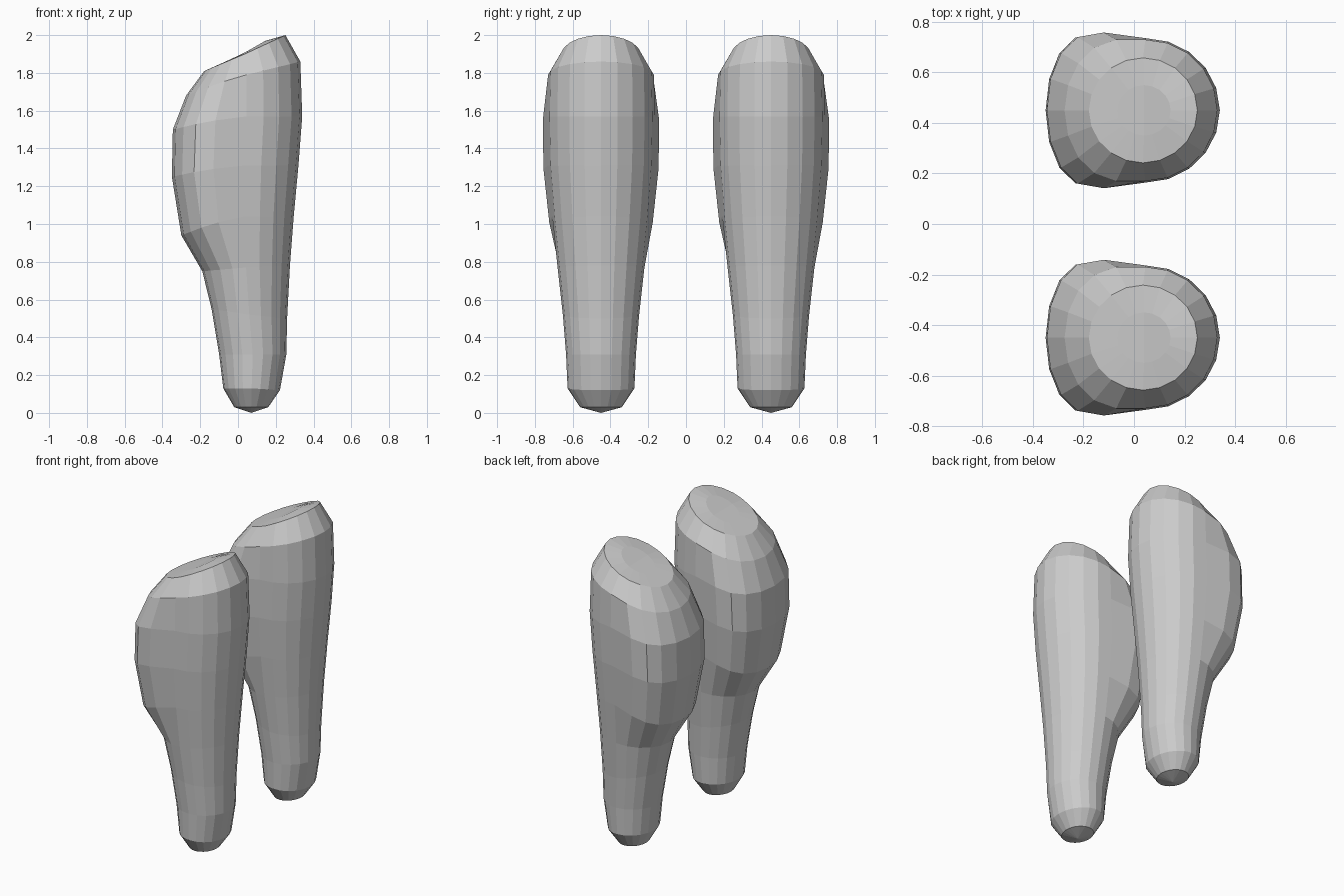
import bpy, bmesh
from math import sin, cos, pi

if "Cube" in bpy.data.objects:
    bpy.data.objects.remove(bpy.data.objects["Cube"])

SIDES = 20

# ring: centre x, half width x, half width y, calf bulge, z at back / middle / front
RINGS = [
    (0.070, 0.090, 0.110, 0.000, 0.03, 0.03, 0.03),
    (0.072, 0.150, 0.177, 0.000, 0.13, 0.13, 0.12),
    (0.078, 0.178, 0.185, 0.000, 0.31, 0.31, 0.31),
    (0.060, 0.200, 0.202, 0.000, 0.55, 0.52, 0.50),
    (0.043, 0.232, 0.230, 0.000, 0.75, 0.77, 0.78),
    (0.035, 0.260, 0.258, 0.075, 0.94, 1.04, 1.04),
    (0.035, 0.285, 0.280, 0.100, 1.25, 1.31, 1.31),
    (0.045, 0.295, 0.286, 0.095, 1.50, 1.57, 1.57),
    (0.045, 0.285, 0.280, 0.035, 1.68, 1.79, 1.86),
    (0.036, 0.215, 0.208, 0.000, 1.81, 1.90, 2.00),
    (0.040, 0.105, 0.100, 0.000, 1.86, 1.91, 1.97),
]


def ring_point(ring, i):
    cx, rx, ry, bulge, zb, zm, zf = ring
    c, s = cos(2 * pi * i / SIDES), sin(2 * pi * i / SIDES)
    back = max(0.0, -c)
    x = cx + rx * c - bulge * min(1.0, back / 0.4)
    y = ry * s + bulge * 1.3 * s * back
    z = zm + (zf - zm) * c if c > 0 else zm + (zb - zm) * back
    return x, y, z


def make_leg(name, y):
    bm = bmesh.new()
    loops = [[bm.verts.new(ring_point(r, i)) for i in range(SIDES)] for r in RINGS]
    # side walls
    for a, b in zip(loops, loops[1:]):
        for i in range(SIDES):
            j = (i + 1) % SIDES
            bm.faces.new((a[i], a[j], b[j], b[i]))
    # pointed foot end and tilted top cap
    foot = bm.verts.new((0.07, 0, 0))
    top = bm.verts.new((0.04, 0, 1.91))
    for i in range(SIDES):
        j = (i + 1) % SIDES
        bm.faces.new((loops[0][j], loops[0][i], foot))
        bm.faces.new((loops[-1][i], loops[-1][j], top))
    bmesh.ops.recalc_face_normals(bm, faces=bm.faces)
    mesh = bpy.data.meshes.new(name)
    bm.to_mesh(mesh)
    bm.free()
    obj = bpy.data.objects.new(name, mesh)
    obj.location.y = y
    bpy.context.collection.objects.link(obj)


make_leg("lower_leg_near", -0.45)
make_leg("lower_leg_far", 0.45)
